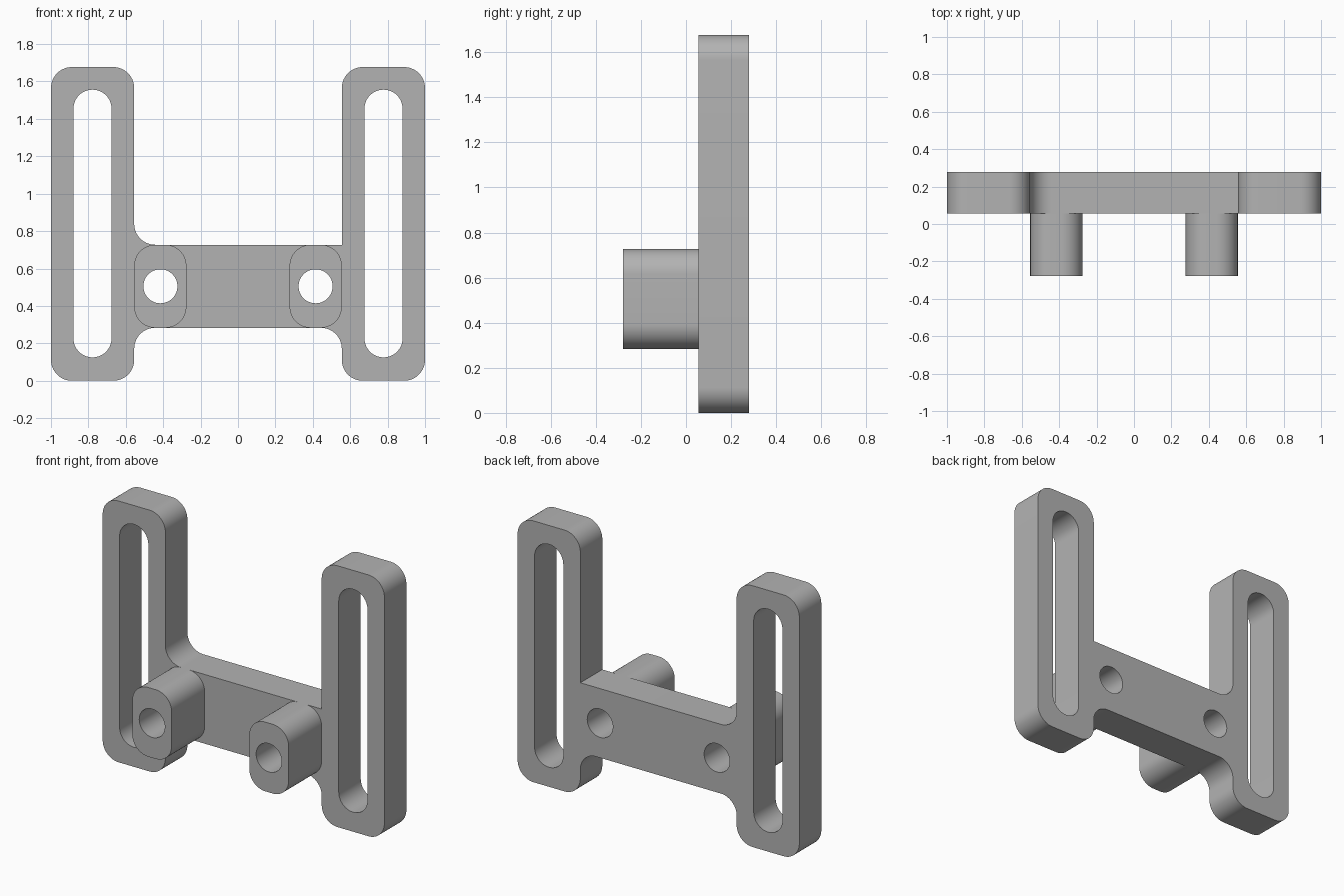
import bpy, bmesh, math
from mathutils import Vector

if "Cube" in bpy.data.objects:
    bpy.data.objects.remove(bpy.data.objects["Cube"])

grey = bpy.data.materials.new("matte grey")
grey.diffuse_color = (0.45, 0.45, 0.45, 1)
grey.use_nodes = True
grey.node_tree.nodes["Principled BSDF"].inputs["Base Color"].default_value = grey.diffuse_color

ARC_STEPS = 14


def rounded(corners):
    """Turn (x, z, radius) corners into a closed outline with filleted corners."""
    points = []
    for i, (x, z, r) in enumerate(corners):
        p = Vector((x, z))
        if r == 0:
            points.append(p)
            continue
        a = (Vector(corners[i - 1][:2]) - p).normalized()
        b = (Vector(corners[(i + 1) % len(corners)][:2]) - p).normalized()
        centre = p + (a + b) * r          # all corners are right angles
        for k in range(ARC_STEPS + 1):
            t = k / ARC_STEPS * math.pi / 2
            points.append(centre - b * r * math.cos(t) - a * r * math.sin(t))
    return points


def box_outline(x0, x1, z0, z1, r):
    return rounded([(x0, z0, r), (x1, z0, r), (x1, z1, r), (x0, z1, r)])


def circle(cx, cz, r, n=48):
    return [Vector((cx + r * math.cos(k * math.tau / n),
                    cz + r * math.sin(k * math.tau / n))) for k in range(n)]


def slab(name, outlines, y0, y1, open_back=False):
    """Extrude an outline with holes along y."""
    curve = bpy.data.curves.new(name, 'CURVE')
    curve.dimensions = '2D'
    curve.fill_mode = 'BOTH'
    curve.extrude = (y1 - y0) / 2
    for outline in outlines:
        spline = curve.splines.new('POLY')
        spline.points.add(len(outline) - 1)
        for point, co in zip(spline.points, outline):
            point.co = (co.x, co.y, 0, 1)
        spline.use_cyclic_u = True
    temp = bpy.data.objects.new(name + "_profile", curve)
    bpy.context.collection.objects.link(temp)
    bpy.context.view_layer.update()
    graph = bpy.context.evaluated_depsgraph_get()
    mesh = bpy.data.meshes.new_from_object(temp.evaluated_get(graph))
    bpy.data.objects.remove(temp)

    bm = bmesh.new()
    bm.from_mesh(mesh)
    for v in bm.verts:
        x, z, d = v.co
        v.co = (x, (y0 + y1) / 2 - d, z)
    bmesh.ops.remove_doubles(bm, verts=bm.verts, dist=1e-4)
    bmesh.ops.recalc_face_normals(bm, faces=bm.faces)
    if open_back:
        back = [f for f in bm.faces if f.normal.y > 0.9]
        bmesh.ops.delete(bm, geom=back, context='FACES')
    bm.to_mesh(mesh)
    bm.free()

    mesh.name = name
    mesh.materials.clear()
    mesh.materials.append(grey)
    obj = bpy.data.objects.new(name, mesh)
    bpy.context.collection.objects.link(obj)
    bpy.ops.object.select_all(action='DESELECT')
    obj.select_set(True)
    bpy.context.view_layer.objects.active = obj
    bpy.ops.object.shade_smooth_by_angle(angle=math.radians(30))
    return obj


# Main dimensions
R = 0.112
INNER, TOP = 0.555, 1.677
BAR_LOW, BAR_HIGH = 0.283, 0.727
PLATE_FRONT, PLATE_BACK, BOSS_FRONT = 0.056, 0.279, -0.279
HOLE_X, HOLE_Z, HOLE_R = 0.415, 0.505, 0.091

# H-shaped plate: one inside corner (upper right) stays sharp
plate_outline = rounded([
    (-1, 0, R), (-INNER, 0, R), (-INNER, BAR_LOW, R), (INNER, BAR_LOW, R),
    (INNER, 0, R), (1, 0, R), (1, TOP, R), (INNER, TOP, R),
    (INNER, BAR_HIGH, 0), (-INNER, BAR_HIGH, R), (-INNER, TOP, R), (-1, TOP, R),
])
slots = [box_outline(s * 0.778 - 0.102, s * 0.778 + 0.102, 0.125, 1.556, 0.1019)
         for s in (-1, 1)]
holes = [circle(s * HOLE_X, HOLE_Z, HOLE_R) for s in (-1, 1)]
slab("slotted_plate", [plate_outline] + slots + holes, PLATE_FRONT, PLATE_BACK)

# Drilled bosses standing out from the front of the crossbar
for side, s, hole in (("left", -1, holes[0]), ("right", 1, holes[1])):
    x0, x1 = sorted((s * 0.276, s * INNER))
    slab(side + "_boss", [box_outline(x0, x1, BAR_LOW, BAR_HIGH, R), hole],
         BOSS_FRONT, PLATE_FRONT, open_back=True)
